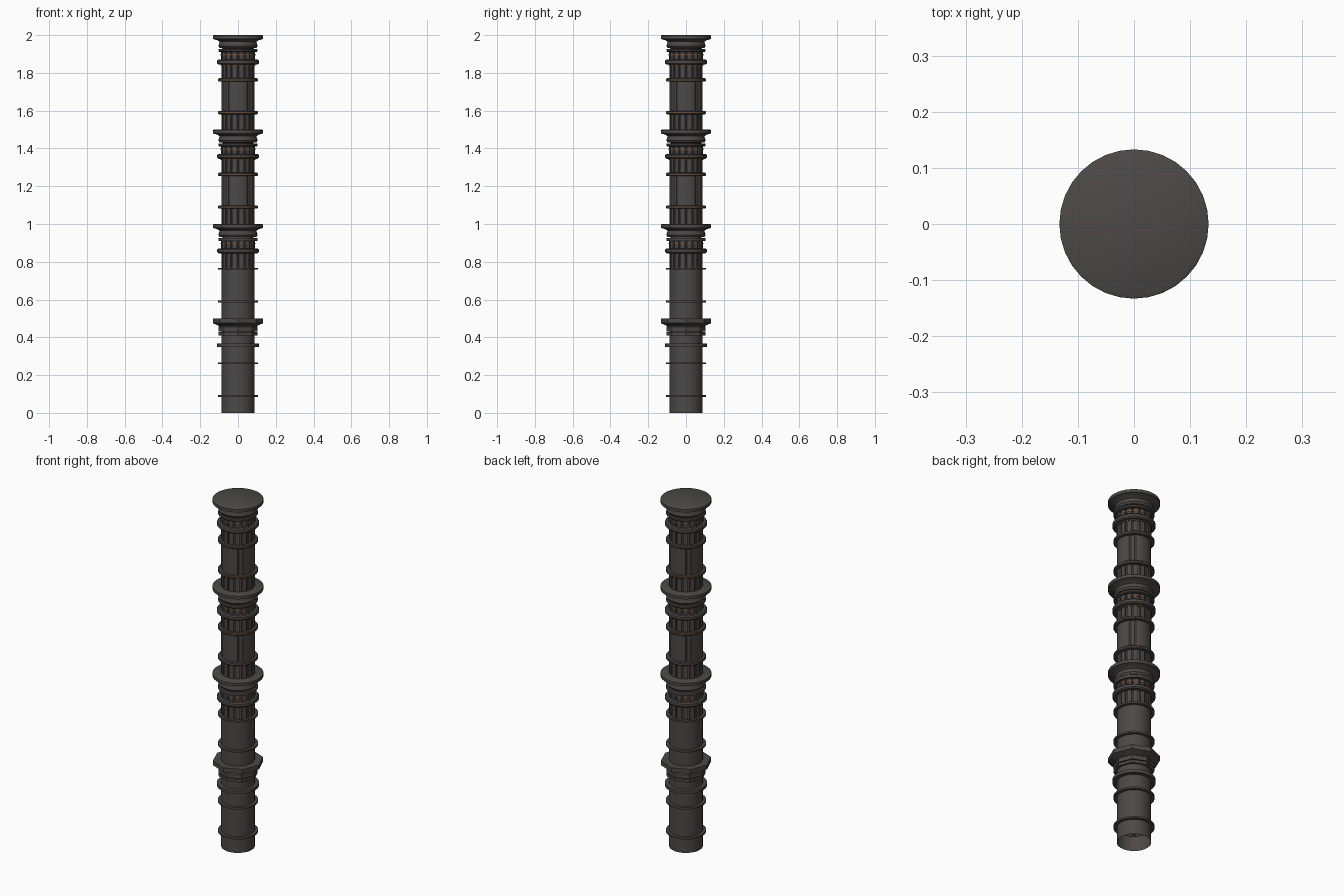
import bpy, bmesh, math

if "Cube" in bpy.data.objects:
    bpy.data.objects.remove(bpy.data.objects["Cube"])

def material(name, rgb):
    m = bpy.data.materials.new(name)
    m.diffuse_color = (*rgb, 1)
    m.use_nodes = True
    m.node_tree.nodes["Principled BSDF"].inputs["Base Color"].default_value = m.diffuse_color
    return m

IRON = material("dark iron", (0.072, 0.066, 0.064))
RUST = material("rust brown", (0.16, 0.08, 0.035))

def finish(name, bm, mat):
    me = bpy.data.meshes.new(name)
    bmesh.ops.recalc_face_normals(bm, faces=bm.faces)
    bm.to_mesh(me)
    bm.free()
    ob = bpy.data.objects.new(name, me)
    bpy.context.collection.objects.link(ob)
    me.materials.append(mat)
    bpy.context.view_layer.objects.active = ob
    ob.select_set(True)
    bpy.ops.object.shade_smooth_by_angle(angle=math.radians(30))
    ob.select_set(False)
    return ob

def lathe(name, profile, sides, mat=IRON, cap=False, radius=lambda r, i: r):
    """Spin an (r, z) profile; radius() can cut grooves by side index."""
    bm = bmesh.new()
    rings = [[bm.verts.new((radius(r, i) * math.cos(2 * math.pi * i / sides),
                            radius(r, i) * math.sin(2 * math.pi * i / sides), z))
              for i in range(sides)] for r, z in profile]
    for a, b in zip(rings, rings[1:]):
        for i in range(sides):
            j = (i + 1) % sides
            bm.faces.new((a[i], a[j], b[j], b[i]))
    if cap:
        bm.faces.new(rings[-1])
    return finish(name, bm, mat)

def band(name, z, r, h, sides, mat=IRON, bevel=0.0, inner=0.085):
    """Collar around the shaft, with optional chamfered rim."""
    b = bevel
    lathe(name, [(inner, z - h / 2), (r - b, z - h / 2), (r, z - h / 2 + b),
                 (r, z + h / 2 - b), (r - b, z + h / 2), (inner, z + h / 2)]
          if b else [(inner, z - h / 2), (r, z - h / 2), (r, z + h / 2), (inner, z + h / 2)],
          sides, mat)

def slats(name, z0, z1, count, r, width, mat=IRON):
    """Ring of upright bars standing proud of the shaft."""
    bm = bmesh.new()
    for k in range(count):
        a = 2 * math.pi * (k + 0.5) / count
        c, s = math.cos(a), math.sin(a)
        pts = []
        for z in (z0, z1):
            for rad, t in ((r - 0.012, -1), (r, -1), (r, 1), (r - 0.012, 1)):
                u = t * width / 2
                pts.append(bm.verts.new((rad * c - u * s, rad * s + u * c, z)))
        for f in ((0, 1, 2, 3), (7, 6, 5, 4), (0, 4, 5, 1), (1, 5, 6, 2), (2, 6, 7, 3), (3, 7, 4, 0)):
            bm.faces.new([pts[i] for i in f])
    finish(name, bm, mat)

# Four stacked sections, simplest at the bottom
for n, (sides, detail) in enumerate(((32, 0), (32, 1), (32, 2), (32, 2))):
    z = 0.5 * n
    tag = f"section_{n + 1}_"
    bev = 0.004 if detail == 2 else 0.0
    # shaft
    if detail == 2:
        lathe(tag + "shaft", [(0.088, z + 0.085), (0.088, z + 0.265)], 64,
              radius=lambda r, i: r - 0.008 * (i % 16 in (7, 8, 9)))
        lathe(tag + "core", [(0.081, z), (0.081, z + 0.46)], 32)
        slats(tag + "lower_slats", z, z + 0.085, 16, 0.088, 0.024)
    else:
        lathe(tag + "shaft", [(0.088, z), (0.088, z + 0.27)], sides)
        lathe(tag + "core", [(0.088 if detail == 0 else 0.081, z + 0.26),
                             (0.088 if detail == 0 else 0.081, z + 0.46)], sides)
    if detail:
        slats(tag + "upper_slats", z + 0.265, z + 0.345, 16, 0.088, 0.024)
        slats(tag + "neck_slats", z + 0.365, z + 0.41, 16, 0.09, 0.024)
        # rust inlays
        band(tag + "neck_inlay", z + 0.396, 0.0915, 0.006, 32, RUST, inner=0.08)
        if detail == 2:
            band(tag + "upper_inlay", z + 0.341, 0.092, 0.006, 32, RUST, inner=0.08)
    # shaft collars
    h = 0.018 if detail == 2 else 0.01
    for label, dz in (("lower", 0.09), ("upper", 0.263)):
        band(tag + label + "_collar", z + dz, 0.105, h, sides, bevel=bev)
        if detail == 2:
            band(tag + label + "_collar_rust", z + dz, 0.1056, 0.004, sides, RUST)
    # neck mouldings
    cs = 8 if detail == 0 else 32
    band(tag + "neck_collar", z + 0.358, 0.11, 0.026 if detail else 0.018, sides,
         bevel=0.006 if detail else 0, inner=0.08)
    band(tag + "neck_ring", z + 0.419, 0.104, 0.016, cs, bevel=bev, inner=0.08)
    lathe(tag + "capital", [(0.08, z + 0.43), (0.098, z + 0.432), (0.104, z + 0.442),
                            (0.1, z + 0.455), (0.098, z + 0.465), (0.11, z + 0.473),
                            (0.128, z + 0.478), (0.133, z + 0.48), (0.133, z + 0.497),
                            (0.127, z + 0.5)]
          if detail else [(0.09, z + 0.43), (0.104, z + 0.432), (0.104, z + 0.455),
                          (0.1, z + 0.46), (0.133, z + 0.475), (0.133, z + 0.5)],
          cs, cap=True)
